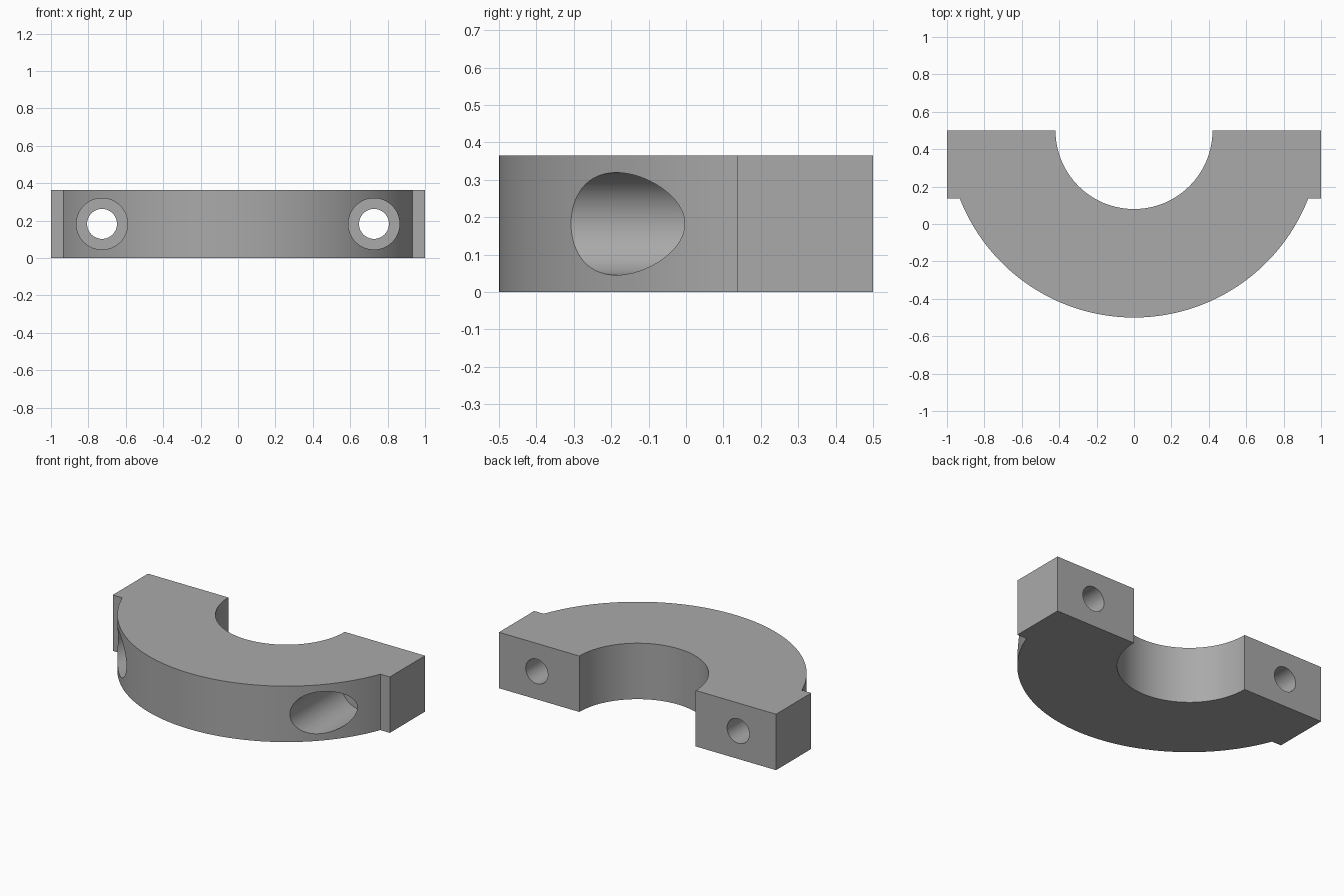
import bpy
import bmesh
from math import cos, sin, asin, pi, radians

cube = bpy.data.objects.get("Cube")
if cube:
    bpy.data.objects.remove(cube, do_unlink=True)

HEIGHT = 0.365
BACK = 0.5            # split plane, also the centre line of both arcs
OUTER, INNER = 1.0, 0.42
LEDGE = 0.137         # front face of the side lugs
BOLT_X, BOLT_Z = 0.727, HEIGHT / 2
SEAT = 0.22           # floor of the counterbores

grey = bpy.data.materials.new("plain grey")
grey.use_nodes = True
colour = (0.4, 0.4, 0.4, 1)
grey.diffuse_color = colour
grey.node_tree.nodes["Principled BSDF"].inputs["Base Color"].default_value = colour


def arc(radius, start, end, steps):
    angles = [start + (end - start) * i / steps for i in range(steps + 1)]
    return [(radius * cos(a), BACK + radius * sin(a)) for a in angles]


def extruded(name, outline, height):
    bm = bmesh.new()
    base = bm.faces.new([bm.verts.new((x, y, 0)) for x, y in outline])
    top = bmesh.ops.extrude_face_region(bm, geom=[base])["geom"]
    bmesh.ops.translate(bm, vec=(0, 0, height),
                        verts=[v for v in top if isinstance(v, bmesh.types.BMVert)])
    bmesh.ops.recalc_face_normals(bm, faces=bm.faces)
    mesh = bpy.data.meshes.new(name)
    bm.to_mesh(mesh)
    bm.free()
    obj = bpy.data.objects.new(name, mesh)
    bpy.context.collection.objects.link(obj)
    return obj


def drill(target, x, radius, y0, y1):
    bpy.ops.mesh.primitive_cylinder_add(
        vertices=64, radius=radius, depth=y1 - y0,
        location=(x, (y0 + y1) / 2, BOLT_Z), rotation=(pi / 2, 0, 0))
    cutter = bpy.context.object
    cutter.hide_render = True
    bpy.context.view_layer.objects.active = target
    cut = target.modifiers.new("bore", "BOOLEAN")
    cut.operation, cut.solver, cut.object = "DIFFERENCE", "EXACT", cutter
    bpy.ops.object.modifier_apply(modifier=cut.name)
    bpy.data.objects.remove(cutter, do_unlink=True)


# Half-ring clamp body with square lugs at both ends
dip = asin((BACK - LEDGE) / OUTER)
outline = [(-1, BACK), (-1, LEDGE)]
outline += arc(OUTER, pi + dip, 2 * pi - dip, 96)
outline += [(1, LEDGE), (1, BACK)]
outline += arc(INNER, 2 * pi, pi, 64)
clamp = extruded("clamp_half", outline, HEIGHT)
clamp.data.materials.append(grey)

# Counterbored bolt holes
for side in (-1, 1):
    drill(clamp, side * BOLT_X, 0.137, -0.7, SEAT)
    drill(clamp, side * BOLT_X, 0.08, 0, 0.7)

# Smooth arcs, sharp edges
bpy.ops.object.select_all(action="DESELECT")
clamp.select_set(True)
bpy.context.view_layer.objects.active = clamp
bpy.ops.object.shade_smooth_by_angle(angle=radians(30))
